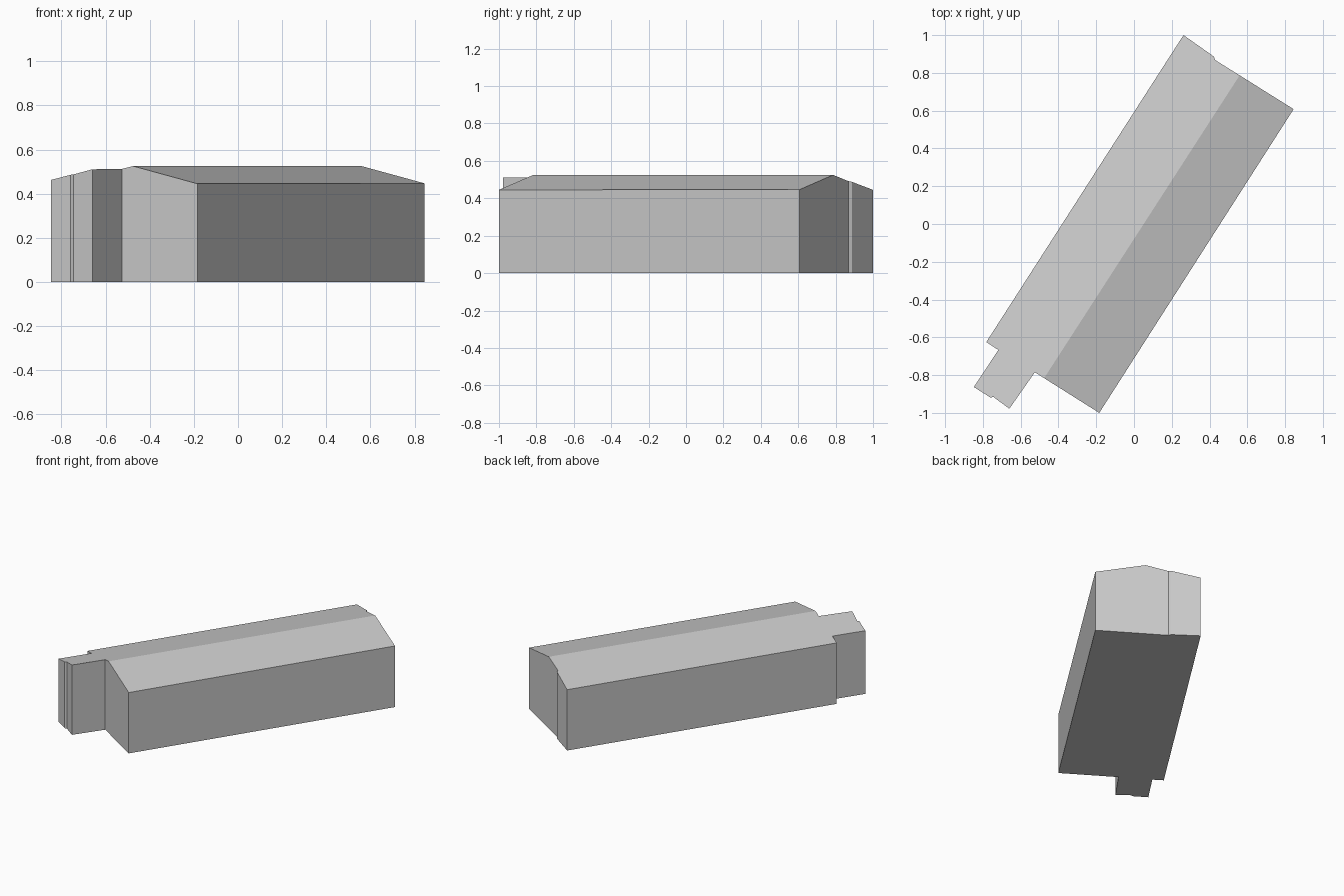
import bpy
import bmesh
from mathutils import Vector

cube = bpy.data.objects.get("Cube")
if cube:
    bpy.data.objects.remove(cube, do_unlink=True)

RIDGE_Z = 0.525
EAVE_Z = 0.445
ridge_start = Vector((-0.475, -0.815, 0))
ridge_end = Vector((0.56, 0.788, 0))
along = (ridge_end - ridge_start).normalized()
across = Vector((-along.y, along.x, 0))

# Footprint of the long hall with its small end wing, counter-clockwise
footprint = [
    (-0.184, -1.0), (0.845, 0.608),                    # long east wall
    (0.43, 0.868), (0.422, 0.887), (0.262, 1.0),       # back gable with a small step
    (-0.782, -0.625), (-0.718, -0.667),                # west wall and shoulder
    (-0.848, -0.863), (-0.758, -0.92), (-0.745, -0.915),
    (-0.66, -0.978), (-0.525, -0.785),                 # end wing
]

offsets = [(Vector((x, y, 0)) - ridge_start).dot(across) for x, y in footprint]
west_width, east_width = max(offsets), -min(offsets)


def roof_height(point):
    """Height of the gable roof above a plan position."""
    offset = (point - ridge_start).dot(across)
    width = west_width if offset > 0 else east_width
    return RIDGE_Z - (RIDGE_Z - EAVE_Z) * abs(offset) / width


# Walls, floor and roof as one closed shell
bm = bmesh.new()
floor = bm.faces.new([bm.verts.new((x, y, 0)) for x, y in footprint])
extruded = bmesh.ops.extrude_face_region(bm, geom=[floor], use_keep_orig=True)
top_verts = [g for g in extruded["geom"] if isinstance(g, bmesh.types.BMVert)]
bmesh.ops.translate(bm, verts=top_verts, vec=(0, 0, EAVE_Z))

# Cut along the ridge line, then raise the top into two slopes
bmesh.ops.bisect_plane(bm, geom=bm.verts[:] + bm.edges[:] + bm.faces[:],
                       plane_co=ridge_start, plane_no=across)
for v in bm.verts:
    if v.co.z > 0.1:
        v.co.z = roof_height(Vector((v.co.x, v.co.y, 0)))
bmesh.ops.recalc_face_normals(bm, faces=bm.faces[:])

mesh = bpy.data.meshes.new("building")
bm.to_mesh(mesh)
bm.free()
building = bpy.data.objects.new("building", mesh)
bpy.context.collection.objects.link(building)

# Plain grey finish
grey = bpy.data.materials.new("plain grey")
grey.use_nodes = True
colour = (0.6, 0.6, 0.6, 1)
grey.diffuse_color = colour
grey.node_tree.nodes["Principled BSDF"].inputs["Base Color"].default_value = colour
mesh.materials.append(grey)
